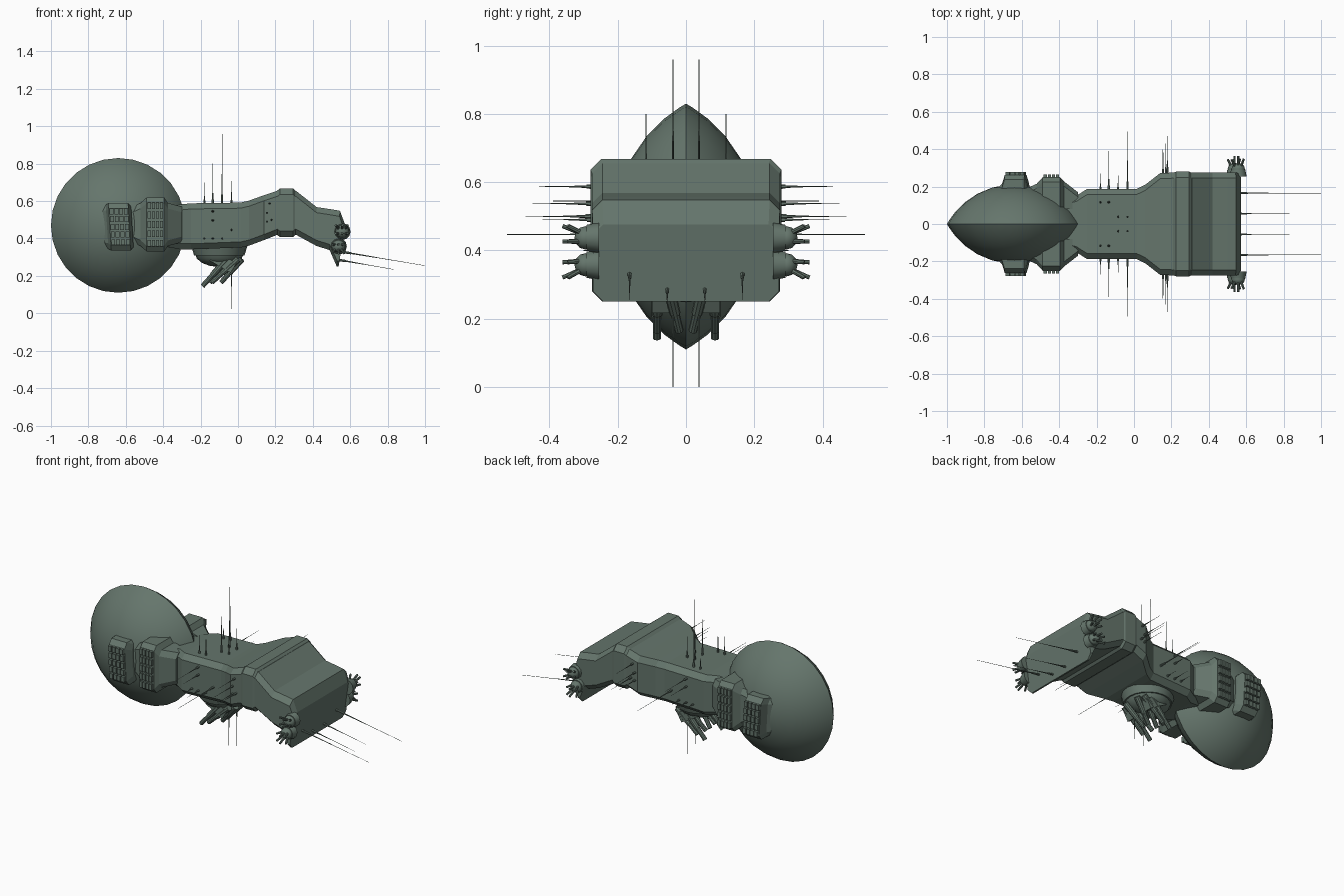
import bpy, bmesh, math
from mathutils import Vector, Matrix

if "Cube" in bpy.data.objects:
    bpy.data.objects.remove(bpy.data.objects["Cube"])

mat = bpy.data.materials.new("hull_green")
mat.diffuse_color = (0.13, 0.18, 0.15, 1)
mat.use_nodes = True
mat.node_tree.nodes["Principled BSDF"].inputs["Base Color"].default_value = mat.diffuse_color


def finish(name, bm, smooth=None):
    bmesh.ops.recalc_face_normals(bm, faces=bm.faces)
    me = bpy.data.meshes.new(name)
    bm.to_mesh(me)
    bm.free()
    ob = bpy.data.objects.new(name, me)
    bpy.context.collection.objects.link(ob)
    me.materials.append(mat)
    if smooth:
        bpy.ops.object.select_all(action='DESELECT')
        ob.select_set(True)
        bpy.context.view_layer.objects.active = ob
        bpy.ops.object.shade_smooth_by_angle(angle=math.radians(smooth))
    return ob


def bridge(bm, rings):
    n = len(rings[0])
    for a, b in zip(rings, rings[1:]):
        for i in range(n):
            j = (i + 1) % n
            bm.faces.new((a[i], a[j], b[j], b[i]))


def hull(name, stations, c):
    """Octagonal sections along x: (x_top, z_top, x_bottom, z_bottom, half_width)."""
    bm = bmesh.new()
    rings = []
    for xt, zt, xb, zb, w in stations:
        k = min(c, (zt - zb) / 3)
        half = [(w - k, zt), (w, zt - k), (w, zb + k), (w - k, zb)]
        pts = half + [(-y, z) for y, z in reversed(half)]
        rings.append([bm.verts.new((xb + (xt - xb) * (z - zb) / (zt - zb), y, z)) for y, z in pts])
    bridge(bm, rings)
    bm.faces.new(rings[0])
    bm.faces.new(rings[-1])
    return finish(name, bm)


def rod(bm, a, b, r1, r2, seg=8):
    a, b = Vector(a), Vector(b)
    rot = (b - a).to_track_quat('Z', 'Y').to_matrix().to_4x4()
    bmesh.ops.create_cone(bm, cap_ends=True, segments=seg, radius1=r1, radius2=r2,
                          depth=(b - a).length, matrix=Matrix.Translation((a + b) / 2) @ rot)


def whisker(bm, a, b):
    """Antenna: collar, tapered base and hair-thin tip."""
    a, b = Vector(a), Vector(b)
    rod(bm, a - (b - a).normalized() * 0.02, a.lerp(b, 0.12), 0.007, 0.006, 6)
    rod(bm, a, a.lerp(b, 0.45), 0.0045, 0.002, 6)
    rod(bm, a.lerp(b, 0.4), b, 0.0016, 0.001, 4)


def ball(bm, loc, scale, seg=14, rings=8):
    m = Matrix.Translation(loc) @ Matrix.Diagonal((*scale, 1))
    bmesh.ops.create_uvsphere(bm, u_segments=seg, v_segments=rings, radius=1, matrix=m)


def box(bm, loc, size, rot=None):
    m = Matrix.Translation(loc) @ (rot or Matrix()) @ Matrix.Diagonal((*size, 1))
    bmesh.ops.create_cube(bm, size=1, matrix=m)


# Lens-shaped rear drum: circular arc spun around the y axis
bm = bmesh.new()
R, H, N = 0.36, 0.212, 28
arc = (R * R + H * H) / (2 * H)
rings = []
for k in range(-6, 7):
    r = R * math.cos(math.pi / 2 * k / 6.35)
    y = math.copysign(math.sqrt(arc * arc - r * r) - (arc - H), k) if k else 0
    rings.append([bm.verts.new((-0.64 + r * math.cos(t), y, 0.47 + r * math.sin(t)))
                  for t in (2 * math.pi * i / N for i in range(N))])
bridge(bm, rings)
bm.faces.new(rings[0])
bm.faces.new(rings[-1])
finish("rear_lens", bm, 25)

# Main hull with waist, raised shoulder and drooping nose
hull("main_hull", [
    (-0.45, 0.55, -0.45, 0.37, 0.12), (-0.31, 0.582, -0.31, 0.342, 0.15),
    (-0.25, 0.588, -0.25, 0.342, 0.188), (0.015, 0.592, 0.015, 0.352, 0.188),
    (0.06, 0.603, 0.06, 0.362, 0.21), (0.14, 0.632, 0.14, 0.392, 0.272),
    (0.21, 0.655, 0.21, 0.42, 0.275), (0.31, 0.655, 0.31, 0.42, 0.275),
    (0.42, 0.568, 0.42, 0.36, 0.275), (0.50, 0.556, 0.49, 0.338, 0.275),
    (0.545, 0.548, 0.528, 0.25, 0.275), (0.572, 0.476, 0.538, 0.25, 0.272)], 0.03)

# Raised band across the shoulder
hull("shoulder_band", [
    (0.20, 0.648, 0.20, 0.425, 0.27), (0.225, 0.668, 0.225, 0.408, 0.28),
    (0.295, 0.668, 0.295, 0.408, 0.28), (0.315, 0.648, 0.315, 0.425, 0.27)], 0.032)


# Side launcher pods: tapered housings with a grid of tubes
def pod(name, plan, z0, z1, grid, s, tilt):
    bm = bmesh.new()
    rings = []
    for x, y, inset in plan:
        zs = [(0.08, z0 + inset), (y - 0.025, z0 + inset), (y, z0 + inset + 0.03),
              (y, z1 - inset - 0.03), (y - 0.025, z1 - inset), (0.08, z1 - inset)]
        rings.append([bm.verts.new((x + tilt * (z - 0.46), s * yy, z)) for yy, z in zs])
    bridge(bm, rings)
    bm.faces.new(rings[0])
    bm.faces.new(rings[-1])
    x0, x1, y = grid
    for i in range(4):
        for j in range(5):
            z = z0 + 0.045 + (z1 - z0 - 0.09) * j / 4
            x = x0 + (x1 - x0) * (i + 0.5) / 4 + tilt * (z - 0.46)
            box(bm, (x, s * y, z), ((x1 - x0) * 0.2, 0.03, (z1 - z0) * 0.125))
    finish(name, bm)


for s, side in ((1, "left"), (-1, "right")):
    pod("rear_pod_" + side,
        [(-0.745, 0.17, 0.02), (-0.70, 0.215, 0.01), (-0.685, 0.262, 0),
         (-0.58, 0.262, 0), (-0.565, 0.215, 0.02)], 0.335, 0.59, (-0.685, -0.58, 0.263), s, -0.06)
    pod("front_pod_" + side,
        [(-0.565, 0.195, 0.05), (-0.52, 0.215, 0.03), (-0.488, 0.25, 0),
         (-0.395, 0.25, 0), (-0.375, 0.228, 0.03), (-0.30, 0.17, 0.05)],
        0.33, 0.62, (-0.485, -0.398, 0.25), s, 0)

# Nose gun clusters: two ball mounts per side with fanned barrels
for s, side in ((1, "left"), (-1, "right")):
    bm = bmesh.new()
    for x, z, dz in ((0.557, 0.437, 0.012), (0.537, 0.358, -0.015)):
        rod(bm, (x, s * 0.255, z), (x, s * 0.292, z), 0.045, 0.038, 12)
        ball(bm, (x, s * 0.295, z), (0.036, 0.032, 0.034), 12, 6)
        for dx in (-0.035, 0, 0.03):
            for e in (-0.016, 0.016):
                rod(bm, (x + dx * 0.4, s * 0.30, z + e * 0.7),
                    (x + dx, s * (0.362 - abs(dx) * 0.5), z + dz + e * 1.4), 0.0075, 0.006)
    finish("nose_guns_" + side, bm, 35)

# Belly turret: flattened dome, ring and raked barrels
bm = bmesh.new()
rod(bm, (-0.10, 0, 0.31), (-0.10, 0, 0.36), 0.135, 0.15, 20)
ball(bm, (-0.10, 0, 0.32), (0.13, 0.13, 0.072), 20, 8)
for s in (1, -1):
    box(bm, (-0.08, s * 0.075, 0.275), (0.13, 0.05, 0.06), Matrix.Rotation(math.radians(30), 4, 'Y'))
    for x, y, tip in ((0.0, 0.085, (-0.14, 0.085, 0.165)), (-0.06, 0.085, (-0.19, 0.085, 0.145)),
                      (0.02, 0.05, (-0.09, 0.02, 0.165)), (-0.05, 0.05, (-0.15, 0.02, 0.165))):
        a, b = Vector((x, s * y, 0.29)), Vector((tip[0], s * tip[1], tip[2]))
        rod(bm, a, a.lerp(b, 0.6), 0.018, 0.016, 10)
        rod(bm, a, b, 0.013, 0.013, 10)
finish("belly_turret", bm, 35)

# Antennas on the top, belly, flanks and nose
bm = bmesh.new()
side_whiskers = [(-0.135, 0.545, 0.39), (-0.135, 0.497, 0.34), (-0.18, 0.40, 0.27),
                 (-0.135, 0.40, 0.30), (-0.085, 0.40, 0.26), (-0.035, 0.447, 0.525),
                 (0.155, 0.537, 0.45), (0.17, 0.587, 0.43), (0.155, 0.49, 0.42), (0.18, 0.50, 0.47)]
for s in (1, -1):
    for x, y, tip in ((-0.18, 0.117, 0.70), (-0.135, 0.117, 0.80),
                      (-0.085, 0.038, 0.96), (-0.035, 0.038, 0.72)):
        whisker(bm, (x, s * y, 0.59), (x, s * y, tip))
    whisker(bm, (-0.035, s * 0.038, 0.26), (-0.035, s * 0.038, 0))
    for x, z, tip in side_whiskers:
        base = 0.188 if x < 0 else 0.272
        whisker(bm, (x, s * base, z), (x, s * tip, z))
    whisker(bm, (0.55, s * 0.165, 0.33), (1.0, s * 0.165, 0.255))
    whisker(bm, (0.543, s * 0.055, 0.285), (0.83, s * 0.055, 0.235))
finish("antennas", bm)
